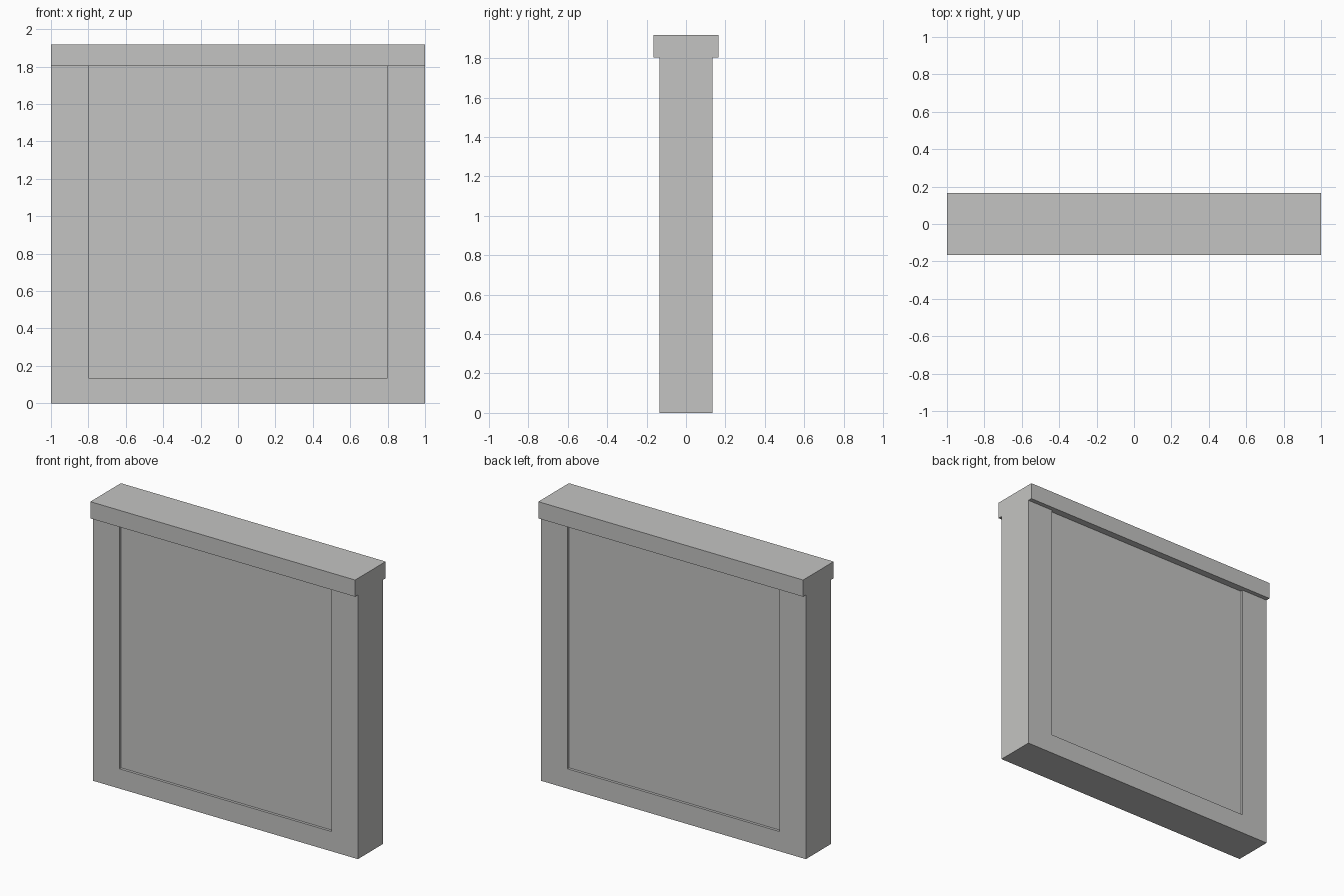
import bpy, bmesh

if "Cube" in bpy.data.objects:
    bpy.data.objects.remove(bpy.data.objects["Cube"])

stone = bpy.data.materials.new("light_grey_stone")
stone.diffuse_color = (0.55, 0.55, 0.54, 1.0)
stone.use_nodes = True
stone.node_tree.nodes["Principled BSDF"].inputs["Base Color"].default_value = stone.diffuse_color


def box(name, x, y, z):
    """Axis-aligned box from (min, max) ranges."""
    bm = bmesh.new()
    bmesh.ops.create_cube(bm, size=1)
    for v in bm.verts:
        v.co = [r[0] if c < 0 else r[1] for c, r in zip(v.co, (x, y, z))]
    mesh = bpy.data.meshes.new(name)
    bm.to_mesh(mesh)
    bm.free()
    mesh.materials.append(stone)
    obj = bpy.data.objects.new(name, mesh)
    bpy.context.collection.objects.link(obj)
    return obj


HALF, CAP, TOP, SHOULDER = 0.135, 0.165, 1.917, 1.803
DEPTH = 0.018

# Wall slab and overhanging cap
wall = box("wall_slab", (-1, 1), (-HALF, HALF), (0, SHOULDER))
box("wall_cap", (-1, 1), (-CAP, CAP), (SHOULDER, TOP))

# Shallow panel recesses on front and back, running up to the cap
for side, name in ((-1, "front"), (1, "back")):
    y = sorted((side * (HALF - DEPTH), side * 0.3))
    cutter = box(name + "_recess_cutter", (-0.8, 0.8), y, (0.135, SHOULDER + 0.1))
    cut = wall.modifiers.new(name + "_recess", 'BOOLEAN')
    cut.operation = 'DIFFERENCE'
    cut.solver = 'EXACT'
    cut.object = cutter
    bpy.context.view_layer.objects.active = wall
    bpy.ops.object.modifier_apply(modifier=cut.name)
    bpy.data.objects.remove(cutter)
